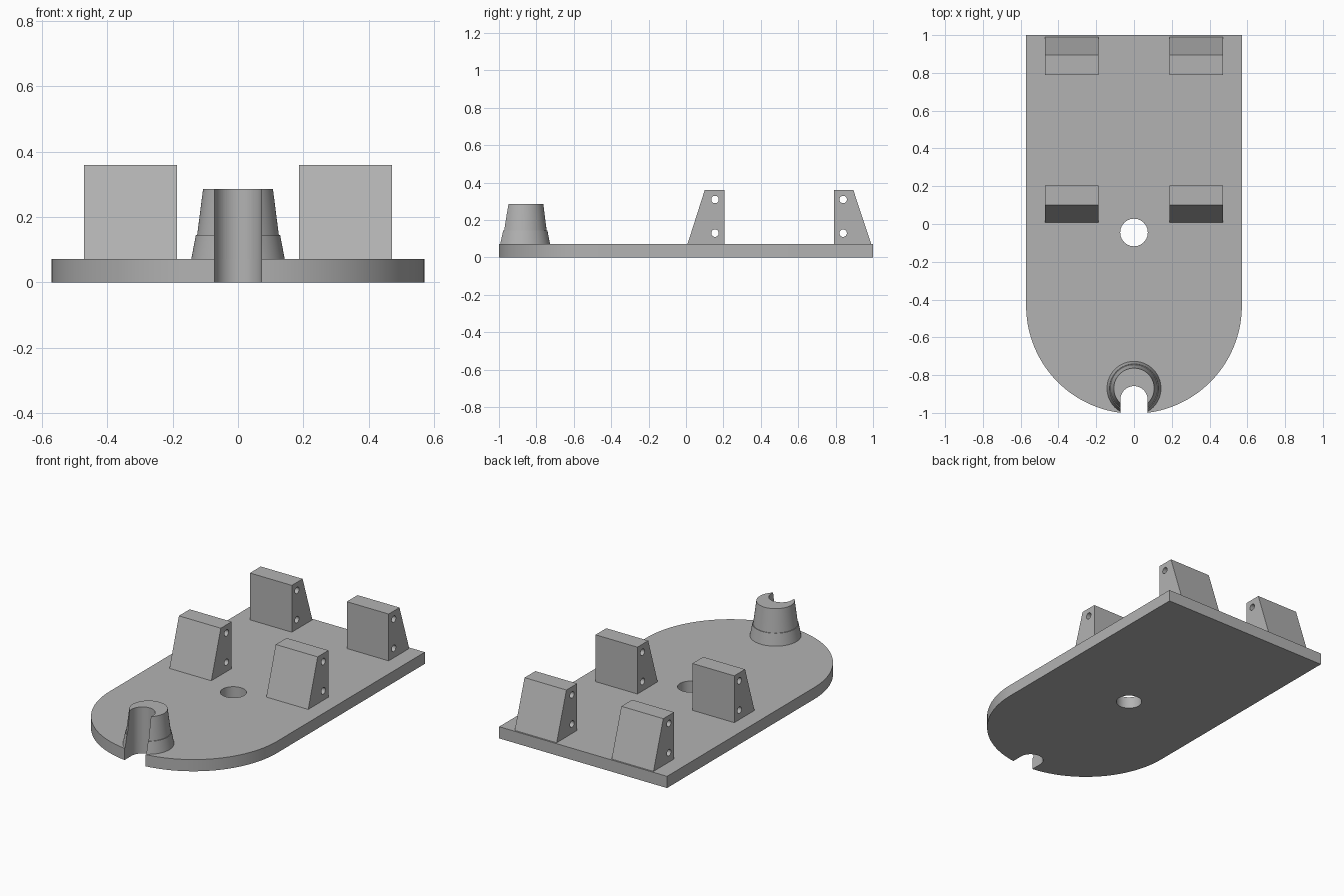
import bpy, bmesh
from math import sin, cos, pi, radians
from mathutils import Vector

if "Cube" in bpy.data.objects:
    bpy.data.objects.remove(bpy.data.objects["Cube"], do_unlink=True)

grey = bpy.data.materials.new("plain grey")
grey.use_nodes = True
grey.diffuse_color = (0.45, 0.45, 0.45, 1)
grey.node_tree.nodes["Principled BSDF"].inputs["Base Color"].default_value = grey.diffuse_color

HALF_W, PLATE_T, TOP = 0.571, 0.072, 0.36
POST_Y, SLOT_Y, SLOT_R = -0.87, -0.93, 0.072


def finish(name, bm):
    bmesh.ops.recalc_face_normals(bm, faces=bm.faces)
    mesh = bpy.data.meshes.new(name)
    bm.to_mesh(mesh)
    bm.free()
    mesh.materials.append(grey)
    obj = bpy.data.objects.new(name, mesh)
    bpy.context.collection.objects.link(obj)
    return obj


def prism(name, points, direction):
    """Extrude a closed 3D outline along a direction."""
    bm = bmesh.new()
    face = bm.faces.new([bm.verts.new(p) for p in points])
    out = bmesh.ops.extrude_face_region(bm, geom=[face])
    verts = [g for g in out["geom"] if isinstance(g, bmesh.types.BMVert)]
    bmesh.ops.translate(bm, verts=verts, vec=Vector(direction))
    return finish(name, bm)


def arc(cx, cy, r, start, end, n):
    angles = [start + (end - start) * i / n for i in range(n + 1)]
    return [(cx + r * cos(a), cy + r * sin(a)) for a in angles]


def cut(obj, cutters):
    for c in cutters:
        mod = obj.modifiers.new("cut", "BOOLEAN")
        mod.operation, mod.solver, mod.object = "DIFFERENCE", "EXACT", c
    bpy.context.view_layer.objects.active = obj
    for mod in list(obj.modifiers):
        bpy.ops.object.modifier_apply(modifier=mod.name)


def smooth(obj):
    bpy.ops.object.select_all(action="DESELECT")
    obj.select_set(True)
    bpy.context.view_layer.objects.active = obj
    bpy.ops.object.shade_smooth_by_angle(angle=radians(25))


# Cutters: open slot at the front tip and the round hole in the plate
slot_outline = arc(0, SLOT_Y, SLOT_R, 0, pi, 32) + [(-SLOT_R, -1.2), (SLOT_R, -1.2)]
slot = prism("slot_cutter", [(x, y, -0.1) for x, y in slot_outline], (0, 0, 0.6))
hole_outline = arc(0, -0.045, 0.073, 0, 2 * pi, 48)[:-1]
hole = prism("hole_cutter", [(x, y, -0.1) for x, y in hole_outline], (0, 0, 0.4))

# Base plate with rounded front end
outline = arc(0, -0.433, HALF_W, pi, 2 * pi, 72) + [(HALF_W, 1), (-HALF_W, 1)]
plate = prism("base_plate", [(x, y, 0) for x, y in outline], (0, 0, PLATE_T))
cut(plate, [slot, hole])
smooth(plate)

# Tapered two-tier post, turned from a profile
profile = [(0, PLATE_T), (0.143, PLATE_T), (0.129, 0.145), (0.125, 0.145),
           (0.107, 0.286), (0, 0.286)]
bm = bmesh.new()
verts = [bm.verts.new((r, POST_Y, z)) for r, z in profile]
edges = [bm.edges.new(pair) for pair in zip(verts, verts[1:])]
bmesh.ops.spin(bm, geom=verts + edges, cent=(0, POST_Y, 0), axis=(0, 0, 1),
               angle=2 * pi, steps=64)
bmesh.ops.remove_doubles(bm, verts=bm.verts, dist=1e-4)
post = finish("slotted_post", bm)
cut(post, [slot])
smooth(post)

# Four wedge brackets, each with two cross holes
helpers = [slot, hole]
for row, foot, slope_top, wall, pin_y in (("front", 0.008, 0.1, 0.205, 0.155),
                                          ("back", 0.99, 0.895, 0.79, 0.84)):
    pins = []
    for z in (0.13, 0.31):
        ring = arc(pin_y, z, 0.02, 0, 2 * pi, 24)[:-1]
        pins.append(prism("pin_cutter", [(-0.8, y, h) for y, h in ring], (1.6, 0, 0)))
    for side, x in (("left", 0.187), ("right", -0.472)):
        section = [(foot, PLATE_T), (slope_top, TOP), (wall, TOP), (wall, PLATE_T)]
        bracket = prism(f"{row}_{side}_bracket", [(x, y, z) for y, z in section],
                        (0.285, 0, 0))
        cut(bracket, pins)
        smooth(bracket)
    helpers += pins

for h in helpers:
    bpy.data.objects.remove(h, do_unlink=True)
